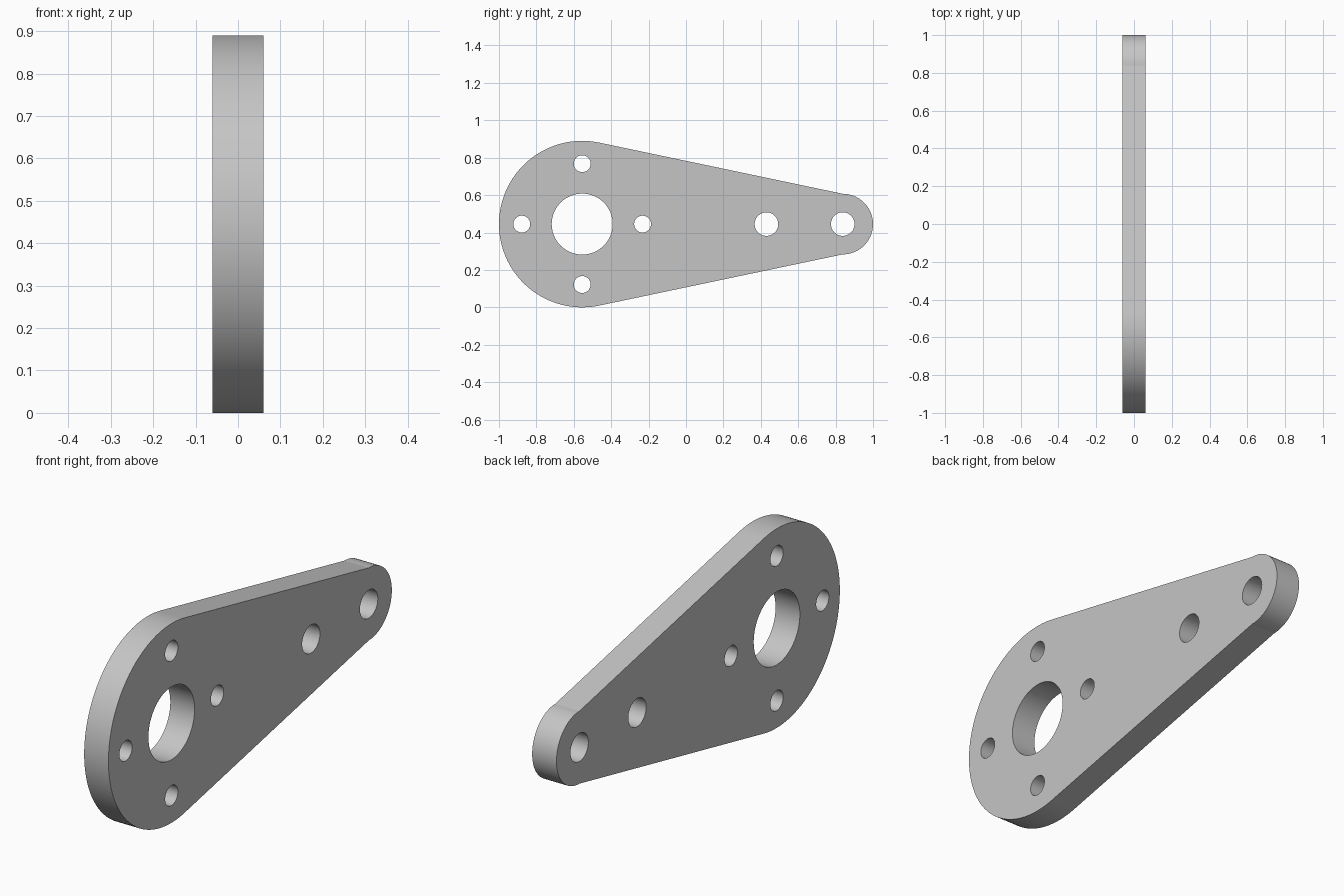
import bpy
import bmesh
from math import sin, cos, pi, radians, atan2, acos, hypot
from mathutils import Vector

default_cube = bpy.data.objects.get("Cube")
if default_cube:
    bpy.data.objects.remove(default_cube, do_unlink=True)

THICK = 0.12
MID = 0.445                      # height of the centre line
BIG_Y, BIG_R = -0.555, 0.445     # large rounded end
TIP_Y, TIP_R = 0.838, 0.162      # small rounded end


def arc(y, r, start, end, steps):
    """Points on an arc in the side plane, both ends included."""
    return [(y + r * cos(a), MID + r * sin(a))
            for a in (start + (end - start) * i / steps for i in range(steps + 1))]


def circle(y, z, r, steps=64):
    return [(y + r * cos(2 * pi * i / steps), z + r * sin(2 * pi * i / steps))
            for i in range(steps)]


# Outline: the straight flanks touch the large arc and end at the top of the tip arc
reach = TIP_Y - BIG_Y
touch = atan2(TIP_R, reach) + acos(BIG_R / hypot(reach, TIP_R))
outline = arc(BIG_Y, BIG_R, touch, 2 * pi - touch, 72)
outline += arc(TIP_Y, TIP_R, -pi / 2, pi / 2, 36)

# Holes: central bore, four bolt holes around it, two along the arm
BOLT = 0.323
loops = [outline, circle(BIG_Y, MID, 0.163)]
for dy, dz in ((1, 0), (0, 1), (-1, 0), (0, -1)):
    loops.append(circle(BIG_Y + BOLT * dy, MID + BOLT * dz, 0.045))
for y in (0.43, TIP_Y):
    loops.append(circle(y, MID, 0.063))

# Fill the profile and extrude it to the plate thickness
bm = bmesh.new()
edges = []
for loop in loops:
    verts = [bm.verts.new((-THICK / 2, y, z)) for y, z in loop]
    edges += [bm.edges.new((v, verts[(i + 1) % len(verts)])) for i, v in enumerate(verts)]
bmesh.ops.triangle_fill(bm, use_beauty=True, use_dissolve=False,
                        edges=edges, normal=Vector((1, 0, 0)))
extruded = bmesh.ops.extrude_face_region(bm, geom=bm.faces[:], use_keep_orig=True)
moved = [g for g in extruded["geom"] if isinstance(g, bmesh.types.BMVert)]
bmesh.ops.translate(bm, verts=moved, vec=(THICK, 0, 0))
bmesh.ops.recalc_face_normals(bm, faces=bm.faces[:])
for face in bm.faces:
    face.smooth = abs(face.normal.x) < 0.5

mesh = bpy.data.meshes.new("arm_plate")
bm.to_mesh(mesh)
bm.free()
mesh.set_sharp_from_angle(angle=radians(8))
plate = bpy.data.objects.new("arm_plate", mesh)
bpy.context.collection.objects.link(plate)

# Plain grey metal
grey = bpy.data.materials.new("light_grey")
grey.use_nodes = True
colour = (0.56, 0.56, 0.56, 1)
grey.diffuse_color = colour
grey.node_tree.nodes["Principled BSDF"].inputs["Base Color"].default_value = colour
mesh.materials.append(grey)
